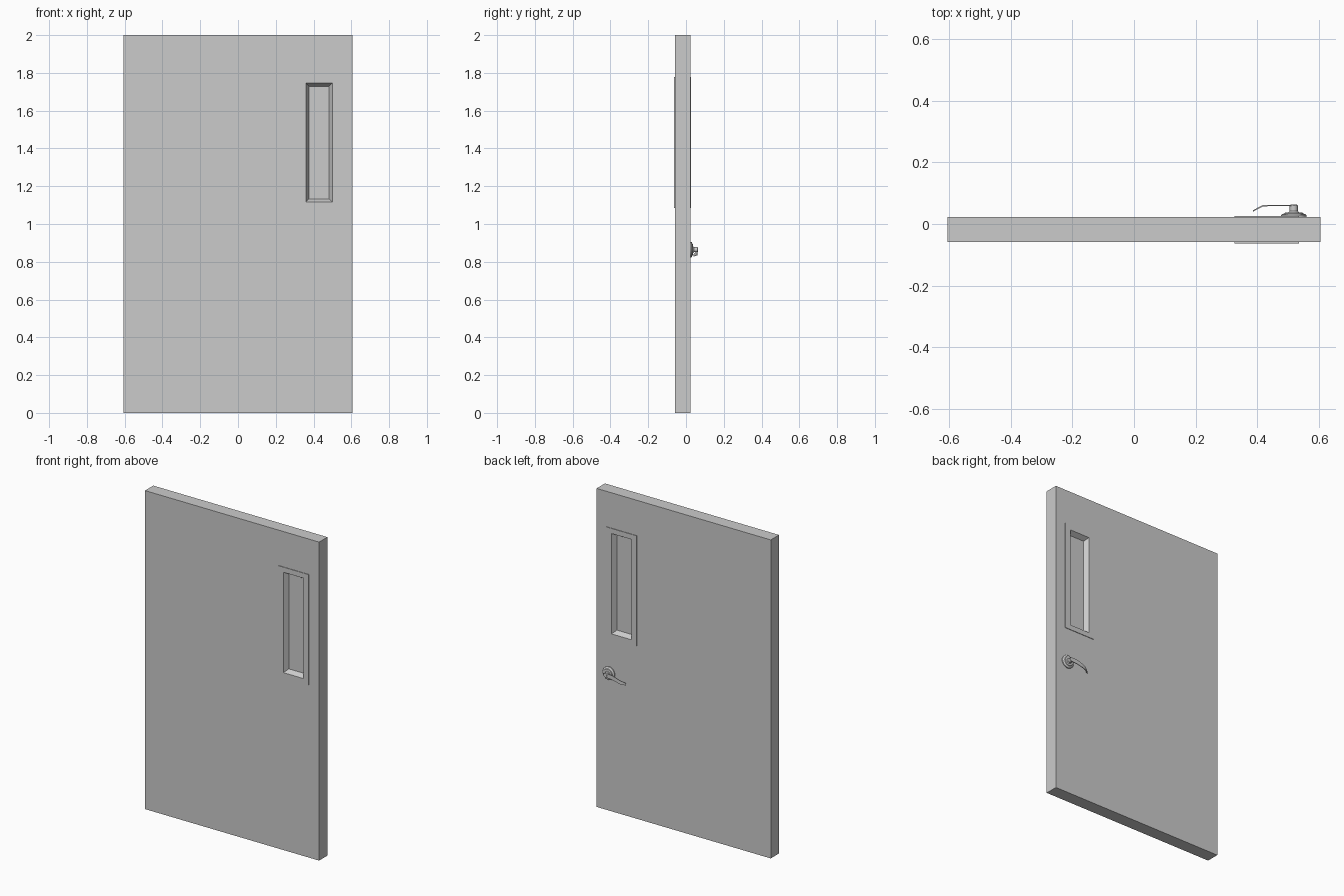
import bpy, bmesh, math
from mathutils import Vector

if "Cube" in bpy.data.objects:
    bpy.data.objects.remove(bpy.data.objects["Cube"])

def finish(name, bm, smooth=False):
    bmesh.ops.recalc_face_normals(bm, faces=bm.faces)
    me = bpy.data.meshes.new(name)
    bm.to_mesh(me)
    bm.free()
    ob = bpy.data.objects.new(name, me)
    bpy.context.collection.objects.link(ob)
    if smooth:
        bpy.context.view_layer.objects.active = ob
        ob.select_set(True)
        bpy.ops.object.shade_smooth_by_angle(angle=math.radians(35))
        ob.select_set(False)
    return ob

def rect(x0, x1, z0, z1, y):
    return [(x0, y, z0), (x1, y, z0), (x1, y, z1), (x0, y, z1)]

def loft(name, loops, closed=False, caps=(False, False), smooth=False):
    bm = bmesh.new()
    rings = [[bm.verts.new(p) for p in loop] for loop in loops]
    pairs = list(zip(rings, rings[1:]))
    if closed:
        pairs.append((rings[-1], rings[0]))
    n = len(rings[0])
    for a, b in pairs:
        for i in range(n):
            j = (i + 1) % n
            bm.faces.new((a[i], a[j], b[j], b[i]))
    if caps[0]:
        bm.faces.new(rings[0])
    if caps[1]:
        bm.faces.new(rings[-1])
    return finish(name, bm, smooth)

FRONT, BACK = -0.059, 0.023
DOOR = (-0.605, 0.605, 0.0, 2.0)
TRIM = (0.326, 0.535, 1.085, 1.778)
OPEN = (0.359, 0.499, 1.116, 1.746)
PANE = (0.376, 0.482, 1.133, 1.729)

# Door slab with a through opening for the window
loft("door_slab", [rect(*DOOR, FRONT), rect(*OPEN, FRONT),
                   rect(*OPEN, BACK), rect(*DOOR, BACK)], closed=True)

# Window trim on both sides: raised plate, splayed recess, recessed pane
for name, face, out in (("window_trim_front", FRONT, -1), ("window_trim_back", BACK, 1)):
    proud = face + out * 0.0035
    loft(name, [rect(*TRIM, face), rect(*TRIM, proud), rect(*OPEN, proud),
                rect(*PANE, face - out * 0.026)], caps=(False, True))

# Round rose and stem of the handle, turned about the y axis
HX, HZ = 0.518, 0.864
def circle(r, y, n=32):
    return [(HX + r * math.cos(2 * math.pi * i / n), y,
             HZ + r * math.sin(2 * math.pi * i / n)) for i in range(n)]

profile = [(0.041, BACK), (0.041, 0.029), (0.038, 0.032), (0.030, 0.034),
           (0.028, 0.037), (0.017, 0.038), (0.013, 0.042), (0.013, 0.0605), (0.011, 0.0625)]
loft("handle_rose", [circle(r, y) for r, y in profile], caps=(True, True), smooth=True)

# Lever: thin strip that droops and bends back towards the door
path = [(0.524, 0.060, 0.864, 0.012), (0.495, 0.060, 0.864, 0.013),
        (0.470, 0.060, 0.861, 0.013), (0.445, 0.060, 0.855, 0.012),
        (0.418, 0.059, 0.846, 0.011), (0.400, 0.050, 0.840, 0.009),
        (0.386, 0.042, 0.835, 0.006)]
sections = []
for i, (x, y, z, h) in enumerate(path):
    a, b = path[max(i - 1, 0)], path[min(i + 1, len(path) - 1)]
    d = Vector((b[0] - a[0], b[1] - a[1])).normalized()
    nx, ny = d.y * 0.002, -d.x * 0.002
    sections.append([(x + nx, y + ny, z - h), (x + nx, y + ny, z + h),
                     (x - nx, y - ny, z + h), (x - nx, y - ny, z - h)])
loft("handle_lever", sections, caps=(True, True), smooth=True)
